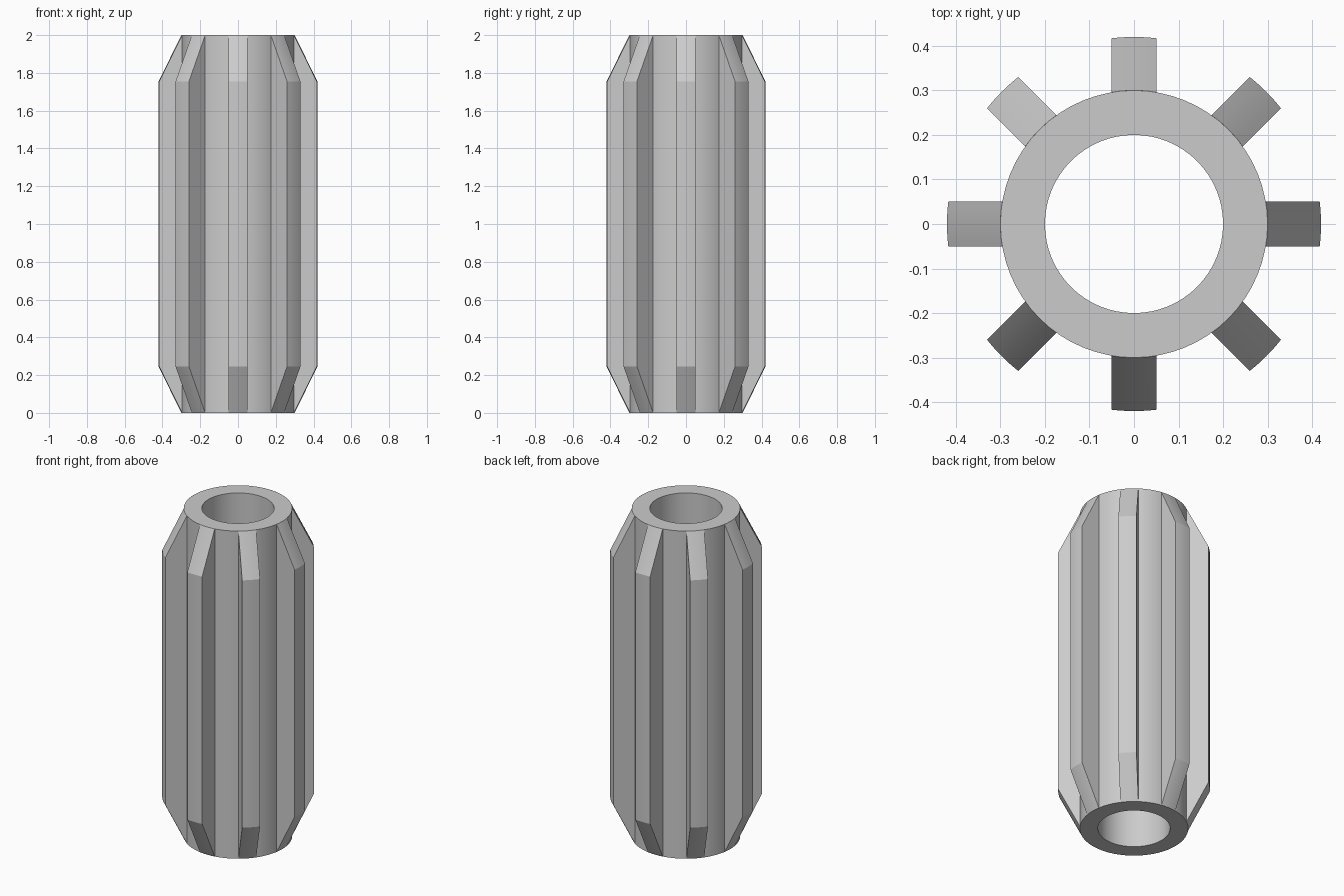
import bpy, bmesh, math

if "Cube" in bpy.data.objects:
    bpy.data.objects.remove(bpy.data.objects["Cube"])

R_IN, R_OUT, R_FIN = 0.20, 0.30, 0.42
HEIGHT, CHAMFER, HALF_W = 2.0, 0.245, 0.05
SEGMENTS, FINS, COLUMNS = 64, 8, 6

grey = bpy.data.materials.new("light grey")
grey.diffuse_color = (0.6, 0.6, 0.6, 1)
grey.use_nodes = True
grey.node_tree.nodes["Principled BSDF"].inputs["Base Color"].default_value = grey.diffuse_color


def finish(bm, name):
    bmesh.ops.recalc_face_normals(bm, faces=bm.faces)
    mesh = bpy.data.meshes.new(name)
    bm.to_mesh(mesh)
    bm.free()
    obj = bpy.data.objects.new(name, mesh)
    mesh.materials.append(grey)
    bpy.context.collection.objects.link(obj)
    bpy.ops.object.select_all(action='DESELECT')
    bpy.context.view_layer.objects.active = obj
    obj.select_set(True)
    bpy.ops.object.shade_smooth_by_angle(angle=math.radians(20))
    return obj


# Hollow tube: rectangular profile revolved around z
bm = bmesh.new()
profile = [(R_IN, 0), (R_OUT, 0), (R_OUT, HEIGHT), (R_IN, HEIGHT)]
rings = []
for i in range(SEGMENTS):
    a = 2 * math.pi * i / SEGMENTS
    rings.append([bm.verts.new((r * math.cos(a), r * math.sin(a), z)) for r, z in profile])
for i in range(SEGMENTS):
    a, b = rings[i], rings[(i + 1) % SEGMENTS]
    for j in range(4):
        k = (j + 1) % 4
        bm.faces.new((a[j], b[j], b[k], a[k]))
finish(bm, "tube")

# Fins: side profile swept across the width, outer face following the cylinder;
# the root sits just inside the tube wall
side = [(R_OUT, 0), (R_FIN, CHAMFER), (R_FIN, HEIGHT - CHAMFER), (R_OUT, HEIGHT),
        (R_OUT - 0.02, HEIGHT - 0.02), (R_OUT - 0.02, 0.02)]
for f in range(FINS):
    turn = 2 * math.pi * f / FINS
    c, s = math.cos(turn), math.sin(turn)
    bm = bmesh.new()
    slices = []
    for i in range(COLUMNS + 1):
        v = HALF_W * (2 * i / COLUMNS - 1)
        ring = []
        for r, z in side:
            u = math.sqrt(r * r - v * v)
            ring.append(bm.verts.new((u * c - v * s, u * s + v * c, z)))
        slices.append(ring)
    for a, b in zip(slices, slices[1:]):
        for j in range(len(side)):
            k = (j + 1) % len(side)
            bm.faces.new((a[j], b[j], b[k], a[k]))
    bm.faces.new(slices[0])
    bm.faces.new(slices[-1])
    finish(bm, f"fin_{f + 1}")
